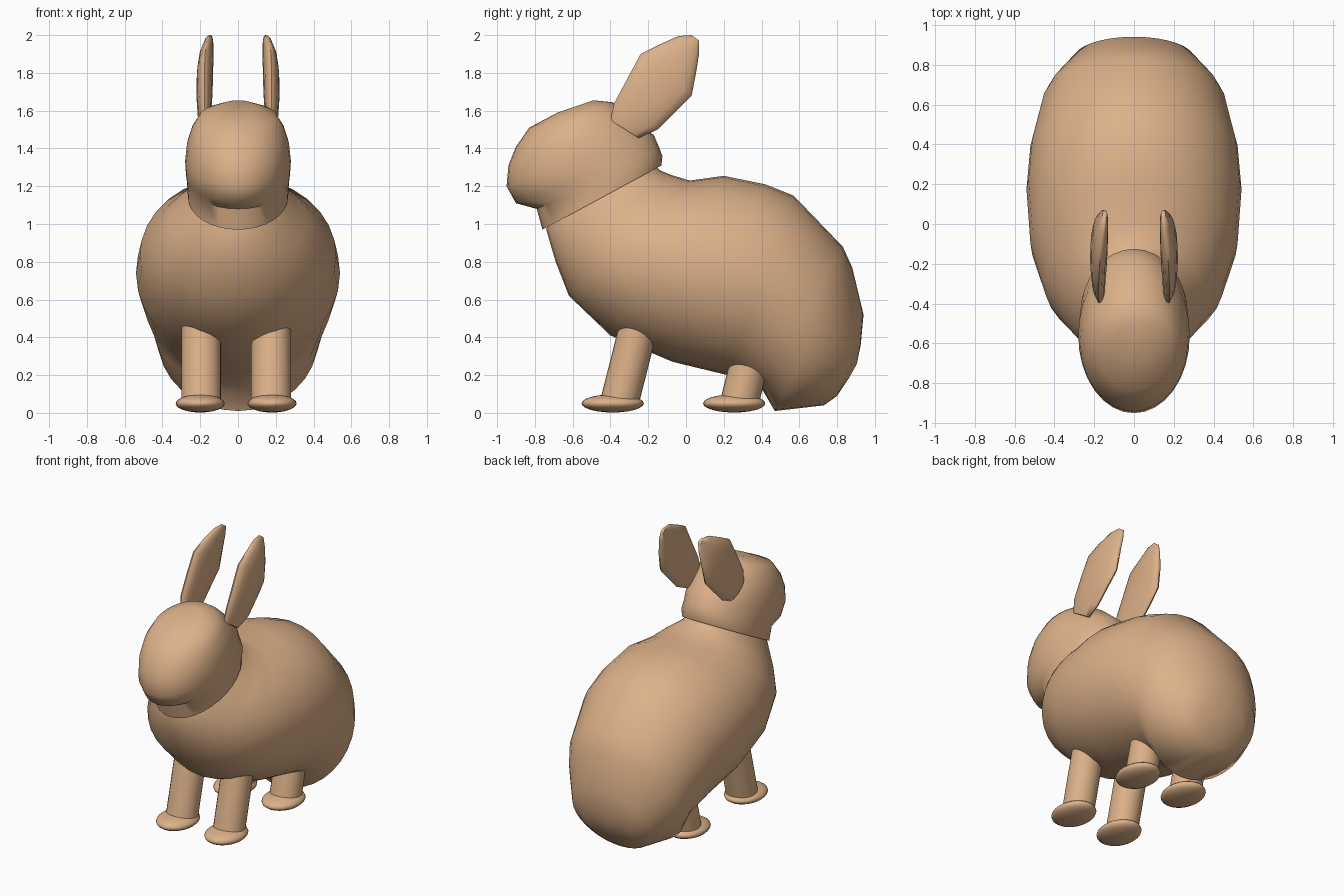
import bpy, bmesh, math
from mathutils import Vector

fur = bpy.data.materials.new("tan")
fur.diffuse_color = (0.72, 0.44, 0.25, 1)


def finish(bm, name, angle=60):
    """Turn a bmesh into a smooth-shaded object with sharp edges kept."""
    bmesh.ops.recalc_face_normals(bm, faces=bm.faces)
    for f in bm.faces:
        f.smooth = True
    for e in bm.edges:
        e.smooth = e.calc_face_angle(0) < math.radians(angle)
    me = bpy.data.meshes.new(name)
    bm.to_mesh(me)
    bm.free()
    me.materials.append(fur)
    ob = bpy.data.objects.new(name, me)
    bpy.context.collection.objects.link(ob)
    return ob


def loft(name, rings, segs=32, side=1, angle=60):
    """Skin ellipses, each given by two opposite (y, z) points, half width and x centre."""
    bm = bmesh.new()
    loops = []
    for y0, z0, y1, z1, w, cx in rings:
        a, b = Vector((0, y0, z0)), Vector((0, y1, z1))
        mid, half = (a + b) / 2, (b - a) / 2
        loop = []
        for i in range(segs):
            t = 2 * math.pi * i / segs
            p = mid + half * math.cos(t)
            loop.append(bm.verts.new((side * (cx + w * math.sin(t)), p.y, p.z)))
        loops.append(loop)
    for l0, l1 in zip(loops, loops[1:]):
        for i in range(segs):
            j = (i + 1) % segs
            bm.faces.new((l0[i], l0[j], l1[j], l1[i]))
    bm.faces.new(loops[0])
    bm.faces.new(loops[-1])
    return finish(bm, name, angle)


# Body, from the neck to the rump
loft("body", [
    (-0.72, 1.03, -0.17, 1.32, 0.23, 0),
    (-0.74, 0.97, -0.14, 1.285, 0.26, 0),
    (-0.69, 0.80, -0.08, 1.26, 0.36, 0),
    (-0.62, 0.62, 0.02, 1.23, 0.45, 0),
    (-0.40, 0.41, 0.20, 1.255, 0.52, 0),
    (-0.07, 0.27, 0.42, 1.21, 0.54, 0),
    (0.22, 0.20, 0.57, 1.15, 0.52, 0),
    (0.40, 0.13, 0.83, 0.88, 0.46, 0),
    (0.47, 0.01, 0.88, 0.77, 0.425, 0),
    (0.73, 0.04, 0.94, 0.52, 0.30, 0),
    (0.80, 0.09, 0.925, 0.36, 0.19, 0),
    (0.86, 0.18, 0.905, 0.26, 0.06, 0),
])

# Head, stacked upward from the collar edge
loft("head", [
    (-0.76, 0.97, -0.13, 1.31, 0.265, 0),
    (-0.79, 1.08, -0.125, 1.36, 0.27, 0),
    (-0.90, 1.11, -0.14, 1.40, 0.275, 0),
    (-0.95, 1.20, -0.17, 1.47, 0.28, 0),
    (-0.94, 1.31, -0.25, 1.54, 0.27, 0),
    (-0.90, 1.41, -0.32, 1.60, 0.245, 0),
    (-0.83, 1.51, -0.39, 1.645, 0.20, 0),
    (-0.68, 1.59, -0.49, 1.655, 0.09, 0),
], angle=50)

# Ears
for side, label in ((-1, "left"), (1, "right")):
    loft(label + "_ear", [
        (-0.40, 1.55, -0.25, 1.455, 0.025, 0.17),
        (-0.38, 1.64, -0.15, 1.50, 0.035, 0.178),
        (-0.31, 1.77, -0.05, 1.60, 0.043, 0.178),
        (-0.24, 1.90, 0.03, 1.68, 0.043, 0.175),
        (-0.14, 1.95, 0.055, 1.81, 0.038, 0.168),
        (-0.04, 1.995, 0.07, 1.91, 0.025, 0.155),
        (0.03, 2.0, 0.07, 1.97, 0.012, 0.147),
    ], segs=16, side=side)

# Legs and feet
for label, leg_x, foot_x in (("left", -0.195, -0.2), ("right", 0.175, 0.18)):
    for pair, y0, y1, top, foot_y in (("front", -0.355, -0.24, 0.50, -0.388),
                                      ("hind", 0.28, 0.37, 0.40, 0.255)):
        loft(f"{label}_{pair}_leg", [
            (y0 - 0.105, 0.045, y0 + 0.105, 0.045, 0.105, leg_x),
            (y1 - 0.105, top, y1 + 0.105, top, 0.105, leg_x),
        ], segs=24)
        bm = bmesh.new()
        bmesh.ops.create_uvsphere(bm, u_segments=24, v_segments=12, radius=1)
        bmesh.ops.scale(bm, vec=(0.13, 0.165, 0.048), verts=bm.verts)
        bmesh.ops.translate(bm, vec=(foot_x, foot_y, 0.05), verts=bm.verts)
        finish(bm, f"{label}_{pair}_foot")
